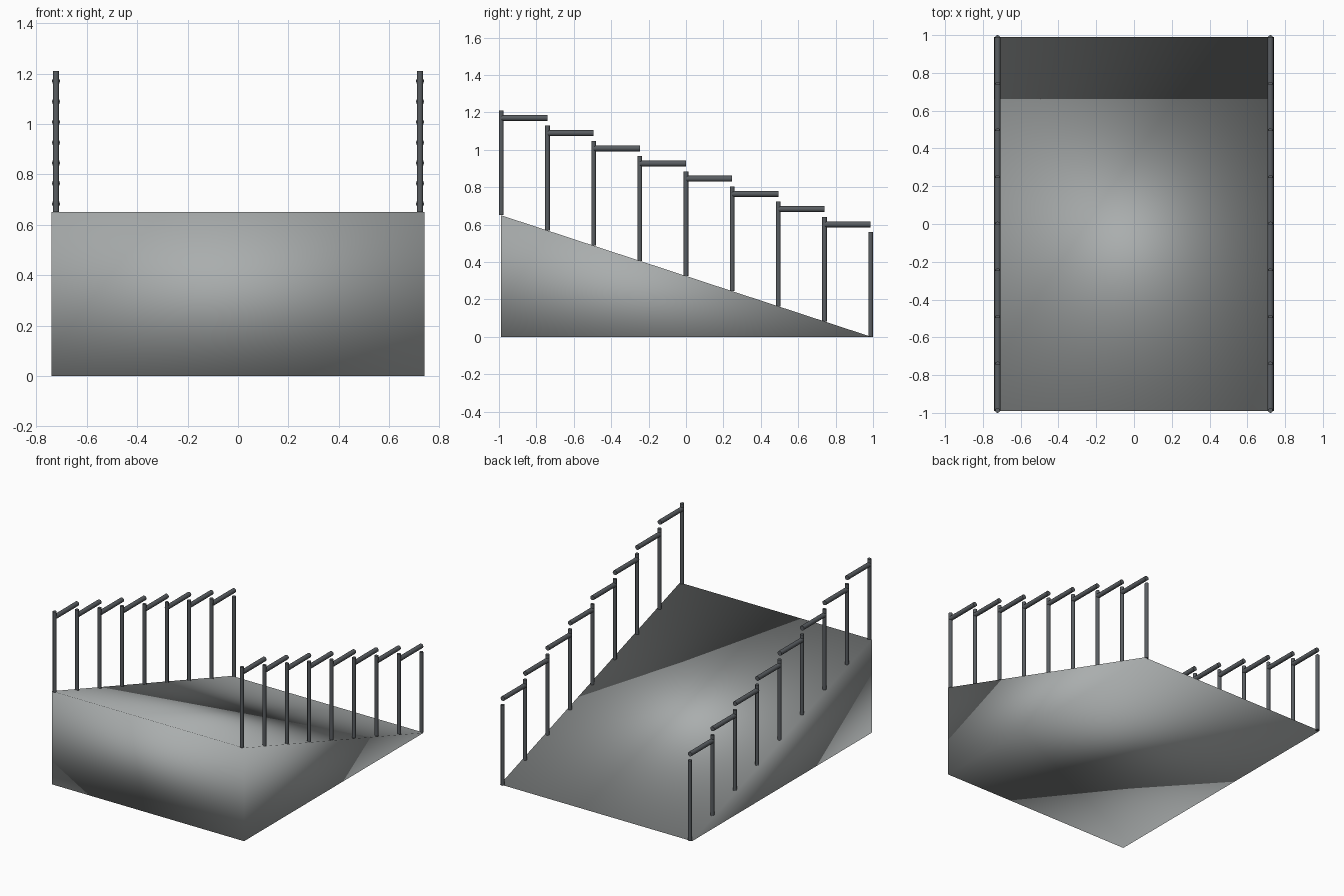
import bpy
import bmesh
from mathutils import Vector

cube = bpy.data.objects.get("Cube")
if cube:
    bpy.data.objects.remove(cube, do_unlink=True)


def make_material(name, colour):
    mat = bpy.data.materials.new(name)
    mat.use_nodes = True
    mat.diffuse_color = colour
    mat.node_tree.nodes["Principled BSDF"].inputs["Base Color"].default_value = colour
    return mat


concrete = make_material("concrete grey", (0.40, 0.42, 0.42, 1))
metal = make_material("dark metal", (0.10, 0.11, 0.12, 1))


def finish(name, bm, mat):
    bmesh.ops.recalc_face_normals(bm, faces=bm.faces)
    mesh = bpy.data.meshes.new(name)
    bm.to_mesh(mesh)
    bm.free()
    mesh.materials.append(mat)
    obj = bpy.data.objects.new(name, mesh)
    bpy.context.collection.objects.link(obj)
    return obj


def rod(name, start, end, radius):
    """Round bar between two points, with smooth sides and flat ends."""
    start, end = Vector(start), Vector(end)
    axis = end - start
    bm = bmesh.new()
    bmesh.ops.create_cone(bm, cap_ends=True, segments=12, radius1=radius,
                          radius2=radius, depth=axis.length)
    for face in bm.faces:
        face.smooth = len(face.verts) == 4
    for edge in bm.edges:
        edge.smooth = all(f.smooth for f in edge.link_faces)
    bm.transform(axis.to_track_quat('Z', 'Y').to_matrix().to_4x4())
    bmesh.ops.translate(bm, vec=(start + end) / 2, verts=bm.verts)
    return finish(name, bm, metal)


# Sloped ramp: triangular side profile extruded across the width
HALF_X, HALF_Y, HEIGHT = 0.74, 0.99, 0.65
bm = bmesh.new()
profile = [(-HALF_Y, 0), (HALF_Y, 0), (-HALF_Y, HEIGHT)]
side = bm.faces.new([bm.verts.new((-HALF_X, y, z)) for y, z in profile])
extruded = bmesh.ops.extrude_face_region(bm, geom=[side], use_keep_orig=True)
moved = [v for v in extruded["geom"] if isinstance(v, bmesh.types.BMVert)]
bmesh.ops.translate(bm, vec=(2 * HALF_X, 0, 0), verts=moved)
for face in bm.faces:
    face.smooth = True
finish("ramp", bm, concrete)

# Railings: posts follow the slope, each with a level rail towards the back
RAIL_X, RADIUS, POSTS = 0.722, 0.0125, 9
STEP = 2 * 0.9875 / (POSTS - 1)
for label, sign in (("right", -1), ("left", 1)):
    x = sign * RAIL_X
    for i in range(POSTS):
        y = -0.9875 + i * STEP
        base = HEIGHT * (1 - i / (POSTS - 1))
        rod(f"{label}_post_{i + 1}", (x, y, base), (x, y, base + 0.56), RADIUS)
        if i < POSTS - 1:
            z = base + 0.52
            rod(f"{label}_rail_{i + 1}", (x, y, z), (x, y + STEP, z), 0.016)
